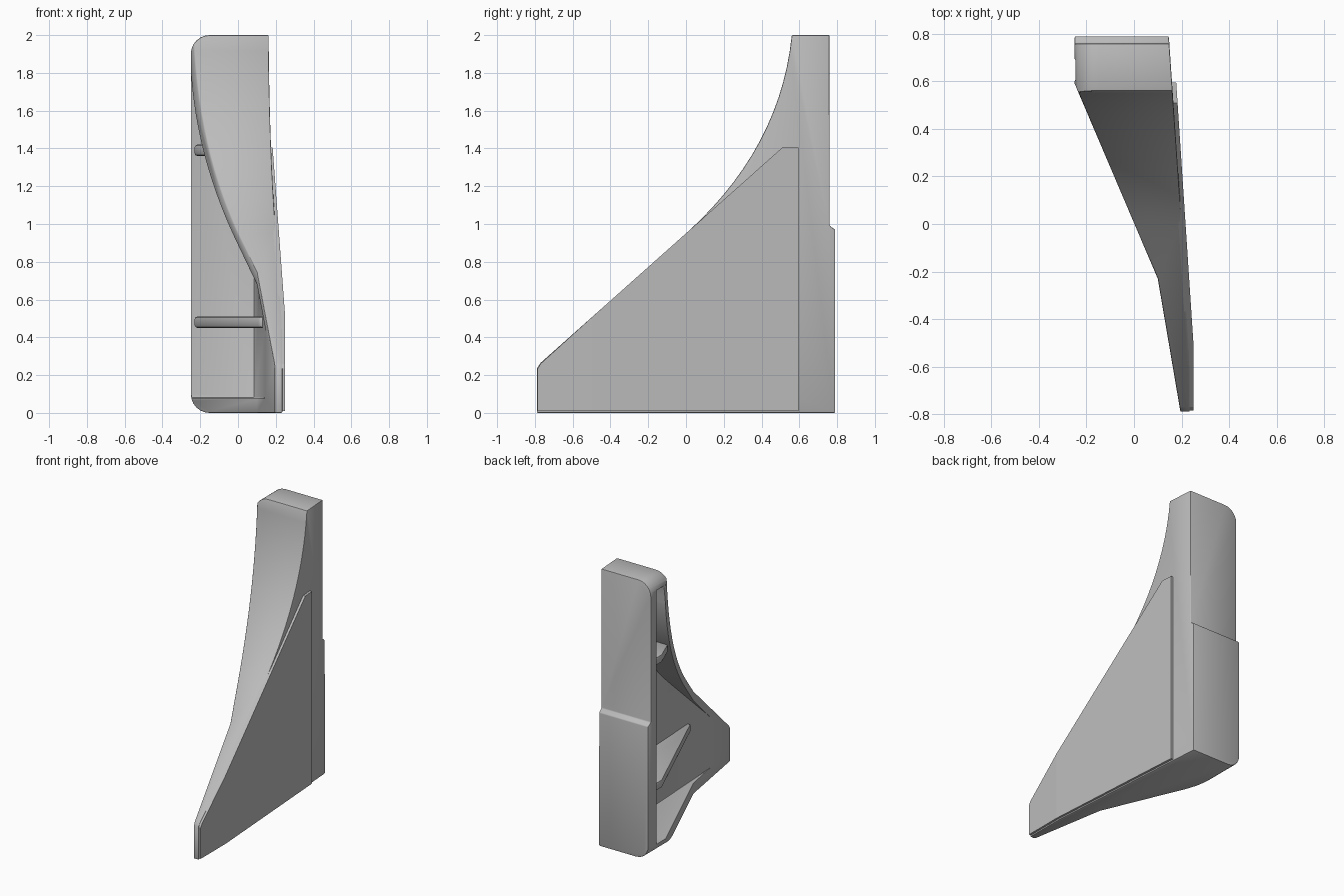
import bpy, bmesh, math
from mathutils import Vector

if "Cube" in bpy.data.objects:
    bpy.data.objects.remove(bpy.data.objects["Cube"], do_unlink=True)

grey = bpy.data.materials.new("plain grey")
grey.use_nodes = True
grey.diffuse_color = (0.5, 0.5, 0.5, 1)
grey.node_tree.nodes["Principled BSDF"].inputs["Base Color"].default_value = (0.5, 0.5, 0.5, 1)


def prism(name, pts, lo, hi):
    """Loft a flat outline between two placing functions."""
    bm = bmesh.new()
    a = [bm.verts.new(lo(*p)) for p in pts]
    b = [bm.verts.new(hi(*p)) for p in pts]
    bm.faces.new(a)
    bm.faces.new(b)
    for i in range(len(pts)):
        j = (i + 1) % len(pts)
        bm.faces.new((a[i], a[j], b[j], b[i]))
    bmesh.ops.recalc_face_normals(bm, faces=bm.faces)
    mesh = bpy.data.meshes.new(name)
    bm.to_mesh(mesh)
    bm.free()
    mesh.materials.append(grey)
    ob = bpy.data.objects.new(name, mesh)
    bpy.context.collection.objects.link(ob)
    return ob


def apply(ob, mod):
    bpy.context.view_layer.objects.active = ob
    bpy.ops.object.modifier_apply(modifier=mod.name)


def combine(ob, cutter, operation):
    mod = ob.modifiers.new("cut", 'BOOLEAN')
    mod.operation, mod.object, mod.solver = operation, cutter, 'EXACT'
    apply(ob, mod)
    bpy.data.objects.remove(cutter, do_unlink=True)


def soften(ob, width):
    mod = ob.modifiers.new("round", 'BEVEL')
    mod.width, mod.segments = width, 2
    mod.limit_method, mod.angle_limit = 'ANGLE', math.radians(40)
    apply(ob, mod)
    bpy.ops.object.select_all(action='DESELECT')
    ob.select_set(True)
    bpy.ops.object.shade_smooth_by_angle(angle=math.radians(35))


def curve(a, c, b, n=14):
    """Quadratic curve from a to b pulled towards c."""
    a, b, c = Vector(a), Vector(b), Vector(c)
    return [tuple(a * (1 - t) ** 2 + c * 2 * t * (1 - t) + b * t * t)
            for t in (i / n for i in range(n + 1))]


def corner(cx, cz, r, start, n=6):
    return [(cx + r * math.cos(start + i * math.pi / 2 / n),
             cz + r * math.sin(start + i * math.pi / 2 / n)) for i in range(n + 1)]


def inner_x(y):
    """Inner face of the slanted side web."""
    return 0.12 - 0.05 * y


# Bracket body: side outline, trimmed by a plan outline and a rounded front outline
side = curve((0.56, 2.0), (0.5, 1.4), (0, 0.95)) + [
    (-0.77, 0.265), (-0.79, 0.235), (-0.79, -0.1), (0.79, -0.1), (0.79, 0.97),
    (0.76, 0.99), (0.76, 2.1), (0.56, 2.1)]
plan = [(-0.42, 0.99), (0.1, -0.23), (0.214, -0.9), (0.235, -0.9), (0.235, -0.5), (0.133, 0.99)]
front = corner(-0.15, 1.9, 0.1, math.pi / 2) + corner(-0.15, 0.1, 0.1, math.pi) + [(0.5, 0), (0.5, 2)]

body = prism("bracket_body", side, lambda y, z: (-0.6, y, z), lambda y, z: (0.6, y, z))
combine(body, prism("plan_trim", plan, lambda x, y: (x, y, -0.3), lambda x, y: (x, y, 2.3)), 'INTERSECT')
combine(body, prism("front_trim", front, lambda x, z: (x, -1, z), lambda x, z: (x, 1, z)), 'INTERSECT')

# Hollow the body from the open side
pocket = [(0.69, 1.92), (0.61, 1.92)] + curve((0.6, 1.85), (0.55, 1.36), (0, 0.88)) + [
    (-0.73, 0.23), (-0.73, 0.08), (0.69, 0.08)]
combine(body, prism("pocket", pocket, lambda y, z: (-0.8, y, z),
                    lambda y, z: (inner_x(y), y, z)), 'DIFFERENCE')
soften(body, 0.012)

# Stiffening shelves inside the pocket
for name, z, tip in (("lower_shelf", 0.45, -0.22), ("upper_shelf", 1.36, 0.45)):
    tip_x = 0.02 - 0.427 * tip
    outline = [(-0.23, 0.71), (-0.23, 0.6), (tip_x, tip), (0.16, tip), (0.12, 0.71)]
    shelf = prism(name, outline, lambda x, y: (x, y, z), lambda x, y: (x, y, z + 0.06))
    soften(shelf, 0.015)

# Raised plate on the closed side, bending with the web
def plate(name, pts, x_of):
    return prism(name, pts, lambda y, z: (x_of(y) - 0.03, y, z), lambda y, z: (x_of(y), y, z))

plate("side_plate", [(0.595, 0.01), (0.595, 1.405), (0.51, 1.405), (-0.5, 0.505), (-0.5, 0.01)],
      lambda y: 0.217 - 0.066 * y)
plate("side_plate_front", [(-0.5, 0.01), (-0.5, 0.505), (-0.77, 0.26), (-0.785, 0.235), (-0.785, 0.01)],
      lambda y: 0.25)
